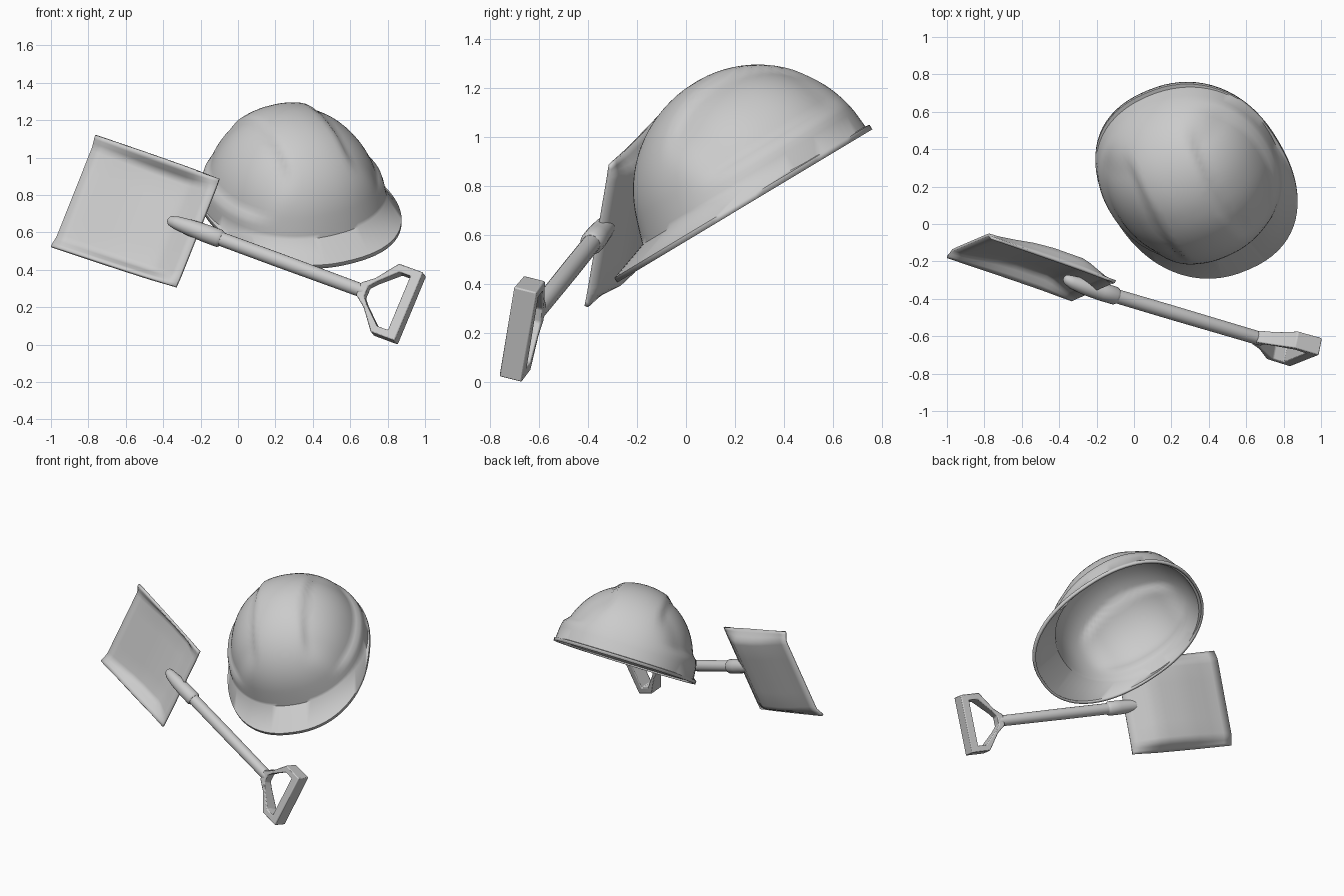
import bpy, bmesh, math
from mathutils import Vector, Matrix

if "Cube" in bpy.data.objects:
    bpy.data.objects.remove(bpy.data.objects["Cube"])

grey = bpy.data.materials.new("plain grey")
grey.diffuse_color = (0.6, 0.6, 0.6, 1)
grey.use_nodes = True
grey.node_tree.nodes["Principled BSDF"].inputs["Base Color"].default_value = grey.diffuse_color


def smooth(x, a, b):
    t = min(1, max(0, (x - a) / (b - a)))
    return t * t * (3 - 2 * t)


def frame(origin, x, y, z):
    m = Matrix((x, y, z)).transposed().to_4x4()
    m.translation = origin
    return m


def finish(name, bm, matrix, angle=35, thickness=0, bevel=0):
    bm.transform(matrix)
    bmesh.ops.recalc_face_normals(bm, faces=bm.faces)
    me = bpy.data.meshes.new(name)
    bm.to_mesh(me)
    bm.free()
    me.materials.append(grey)
    ob = bpy.data.objects.new(name, me)
    bpy.context.collection.objects.link(ob)
    bpy.context.view_layer.objects.active = ob
    ob.select_set(True)
    if thickness:
        mod = ob.modifiers.new("shell", 'SOLIDIFY')
        mod.thickness, mod.offset = thickness, -1
    if bevel:
        mod = ob.modifiers.new("bevel", 'BEVEL')
        mod.width, mod.segments = bevel, 2
    bpy.ops.object.shade_smooth_by_angle(angle=math.radians(angle))
    ob.select_set(False)
    return ob


def skin(bm, rings, closed=True):
    n = len(rings[0])
    for a, b in zip(rings, rings[1:]):
        for i in range(n if closed else n - 1):
            j = (i + 1) % n
            bm.faces.new((a[i], a[j], b[j], b[i]))


# ---- Hard hat: local x = forward, y = side, z = up from the rim ----
N = Vector((0, -0.514, 0.857)).normalized()
F = Vector((0.45, -0.766, -0.46)).normalized()
S = N.cross(F).normalized()
HAT = frame(Vector((0.33, 0.25, 0.725)), F, S, N)
SEG, H = 72, 0.537


def oval(t, front, back, side, power):
    c, s = math.cos(t), math.sin(t)
    e = 2 / power
    x = math.copysign(abs(c) ** e, c) * (front if c > 0 else back)
    return x, math.copysign(abs(s) ** e, s) * side


def shell_point(t, h):
    """Dome surface flaring into the brim, with two recessed sides."""
    brim = smooth(math.cos(t), 0.0, 0.8)
    rho = max(0, 1 - (h / H) ** 2.15) ** 0.5
    rho *= 1 + 0.06 * brim * max(0, 1 - h / 0.2) ** 2
    rho *= 1 + 0.012 * (1 - brim) * (1 - smooth(h, 0.14, 0.19)) * math.sin(t) ** 2
    x, y = oval(t, 0.52, 0.495, 0.478, 2.15)
    p = Vector((x * rho, y * rho, h))
    dent = (smooth(abs(p.y), 0.155, 0.205) * smooth(h, 0.14, 0.20)
            * smooth(p.x, -0.42, -0.28) * (1 - smooth(p.x, 0.26, 0.40)))
    p *= 1 - 0.045 * dent
    return p + Vector((-0.085, 0, 0))


bm = bmesh.new()
angles = [2 * math.pi * i / SEG for i in range(SEG)]
rings = []
for h in (0.0, 0.022):                                 # rim lip
    rings.append([bm.verts.new((*oval(t, 0.63, 0.60, 0.497, 2.25), h)) for t in angles])
base = []
for t in angles:                                       # brim meets dome
    b = smooth(math.cos(t), 0.0, 0.8)
    base.append(bm.verts.new(shell_point(t, 0.025 + 0.055 * b)))
rings.append(base)
heights = [0.1, 0.125, 0.15, 0.175, 0.195] + [H * math.sin(math.radians(a))
                                              for a in range(24, 88, 4)]
for h in heights:
    rings.append([bm.verts.new(shell_point(t, h)) for t in angles])
skin(bm, rings)
top = bm.verts.new((-0.085, 0, H))
for i in range(SEG):
    bm.faces.new((rings[-1][i], rings[-1][(i + 1) % SEG], top))
finish("hard_hat", bm, HAT, 55, thickness=0.018)

# ---- Shovel: local x = along handle, y = across, z = front of blade ----
A = Vector((0.75, -0.222, -0.275)).normalized()
V = Vector((0.235, 0.10, 0.59))
V = (V - A * V.dot(A)).normalized()
W = A.cross(V)

# Scoop: open tip, raised sides and back wall
tip = (Vector((-0.76, -0.07, 1.115)) + Vector((-1.0, -0.18, 0.53))) / 2
heel = (Vector((-0.10, -0.31, 0.89)) + Vector((-0.33, -0.405, 0.305))) / 2
BA = (heel - tip).normalized()
BV = (V - BA * V.dot(BA)).normalized()
LEN, HALF = (heel - tip).length, 0.325
bm = bmesh.new()
rows = []
us = [0, 0.08, 0.2, 0.35, 0.5, 0.65, 0.74, 0.8, 0.86, 0.93, 1]
vs = [-1, -0.94, -0.88, -0.82, -0.74, -0.4, 0, 0.4, 0.74, 0.82, 0.88, 0.94, 1]
for u in us:
    floor = (0.028 + 0.047 * smooth(u, 0, 0.5)) * min(1, (1 - u) / 0.24)
    row = []
    for v in vs:
        wall = min(1, (1 - abs(v)) / 0.2)
        wall = 0.5 * wall + 0.5 * smooth(wall, 0, 1)
        row.append(bm.verts.new((u * LEN, v * HALF * (1 - 0.03 * u), -floor * wall)))
    rows.append(row)
skin(bm, rows, closed=False)
scoop = finish("scoop_blade", bm, frame(tip, BA, BV, BA.cross(BV)), 45, thickness=0.016)
scoop.modifiers["shell"].offset = 0

# Handle and socket, turned from radius profiles
END = Vector((0.664, -0.61, 0.288))
ROD = frame(END, A, V, W)


def turned(name, profile):
    bm = bmesh.new()
    rings = []
    for x, r, lift in profile:
        rings.append([bm.verts.new((x, r * math.cos(k * math.pi / 8),
                                    lift + r * math.sin(k * math.pi / 8))) for k in range(16)])
    skin(bm, rings)
    bm.faces.new(rings[0])
    bm.faces.new(rings[-1])
    finish(name, bm, ROD, 40)


turned("handle_shaft", [(-0.88, 0.038, 0), (-0.5, 0.039, 0), (0.0, 0.037, 0), (0.03, 0.03, 0)])
turned("blade_socket", [(-1.15, 0.012, -0.012), (-1.14, 0.025, -0.01), (-1.10, 0.036, -0.004),
                        (-1.02, 0.044, 0), (-0.92, 0.049, 0), (-0.845, 0.049, 0),
                        (-0.83, 0.039, 0)])

# D-shaped grip: outer and inner outlines, mirrored across the handle axis
half = [((-0.015, 0.036), (0.03, 0.03), 0.033), ((0.05, 0.085), (0.062, 0.066), 0.036),
        ((0.143, 0.20), (0.163, 0.158), 0.046), ((0.285, 0.20), (0.228, 0.158), 0.048)]
loop = half + [((o[0], -o[1]), (i[0], -i[1]), d) for o, i, d in reversed(half)]
bm = bmesh.new()
sections = []
for o, i, d in loop:
    sections.append([bm.verts.new(p) for p in ((*o, d), (*i, d), (*i, -d), (*o, -d))])
skin(bm, sections + sections[:1])
finish("grip", bm, ROD, 35, bevel=0.006)
